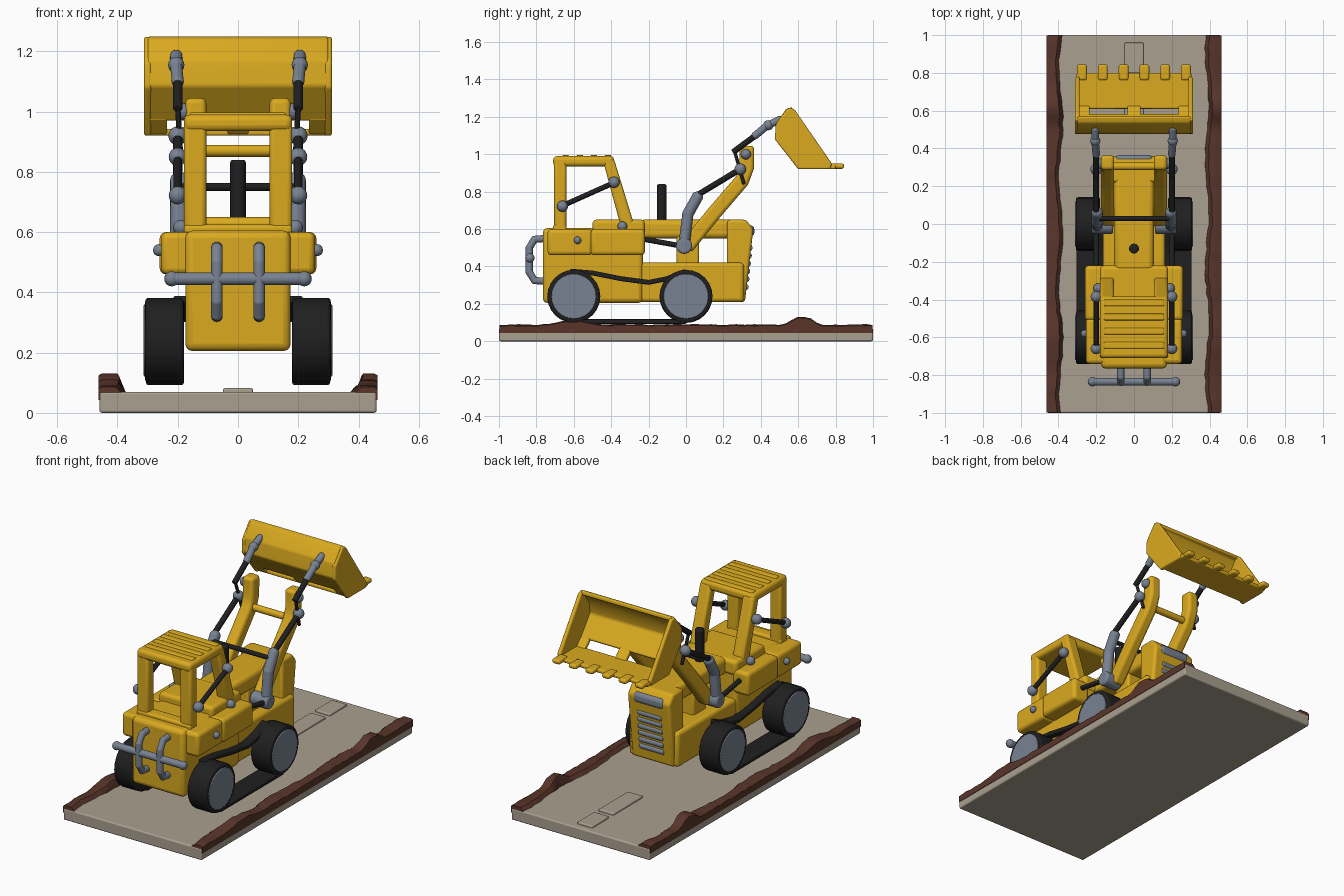
import bpy, bmesh, math, random
from mathutils import Vector

random.seed(4)
if "Cube" in bpy.data.objects:
    bpy.data.objects.remove(bpy.data.objects["Cube"], do_unlink=True)


def material(name, rgb):
    m = bpy.data.materials.new(name)
    m.use_nodes = True
    m.diffuse_color = (*rgb, 1)
    m.node_tree.nodes["Principled BSDF"].inputs["Base Color"].default_value = (*rgb, 1)
    return m


YELLOW = material("machine yellow", (0.70, 0.40, 0.014))
BLACK = material("rubber black", (0.014, 0.014, 0.015))
GREY = material("steel grey", (0.19, 0.225, 0.29))
TAN = material("road tan", (0.40, 0.35, 0.275))
BROWN = material("earth brown", (0.10, 0.036, 0.023))


def finish(bm, name, mat, bevel=0.0):
    bmesh.ops.recalc_face_normals(bm, faces=bm.faces)
    me = bpy.data.meshes.new(name)
    bm.to_mesh(me)
    bm.free()
    me.materials.append(mat)
    ob = bpy.data.objects.new(name, me)
    bpy.context.collection.objects.link(ob)
    if bevel:
        mod = ob.modifiers.new("rounding", "BEVEL")
        mod.width, mod.segments, mod.limit_method = bevel, 3, "ANGLE"
    bpy.ops.object.select_all(action="DESELECT")
    ob.select_set(True)
    bpy.context.view_layer.objects.active = ob
    bpy.ops.object.shade_smooth_by_angle(angle=math.radians(40))
    return ob


def prism(name, pts, x0, x1, mat, bevel=0.012):
    """Side profile of (y, z) points pushed out from x0 to x1."""
    bm = bmesh.new()
    face = bm.faces.new([bm.verts.new((x0, y, z)) for y, z in pts])
    new = bmesh.ops.extrude_face_region(bm, geom=[face])["geom"]
    bmesh.ops.translate(bm, vec=(x1 - x0, 0, 0),
                        verts=[v for v in new if isinstance(v, bmesh.types.BMVert)])
    return finish(bm, name, mat, bevel)


def box(name, x0, x1, y0, y1, z0, z1, mat, bevel=0.012):
    return prism(name, [(y0, z0), (y1, z0), (y1, z1), (y0, z1)], x0, x1, mat, bevel)


def strip(name, path, thick, x0, x1, mat, bevel=0.006):
    """Band of even thickness along a (y, z) path."""
    pts = [Vector(p) for p in path]
    left, right = [], []
    for i, p in enumerate(pts):
        d = (pts[min(i + 1, len(pts) - 1)] - pts[max(i - 1, 0)]).normalized()
        n = Vector((-d.y, d.x)) * thick / 2
        left.append(p + n)
        right.append(p - n)
    return prism(name, left + right[::-1], x0, x1, mat, bevel)


def rod(name, a, b, r, mat, bevel=0.004):
    a, b = Vector(a), Vector(b)
    bm = bmesh.new()
    bmesh.ops.create_cone(bm, cap_ends=True, segments=24, radius1=r, radius2=r, depth=(b - a).length)
    rot = (b - a).to_track_quat("Z", "Y")
    for v in bm.verts:
        v.co = rot @ v.co + (a + b) / 2
    return finish(bm, name, mat, bevel)


def ball(name, c, r, mat):
    bm = bmesh.new()
    bmesh.ops.create_uvsphere(bm, u_segments=16, v_segments=10, radius=r)
    bmesh.ops.translate(bm, vec=c, verts=bm.verts)
    return finish(bm, name, mat)


def tube(name, path, r, mat):
    for a, b in zip(path, path[1:]):
        rod(name, a, b, r, mat, 0)
    for p in path:
        ball(name + "_joint", p, r * 1.02, mat)


# Road slab with centre dashes
box("road_slab", -0.46, 0.46, -1, 1, 0, 0.07, TAN, 0.008)
for y0, y1 in ((0.8, 0.96), (0.48, 0.76)):
    box("road_dash", -0.05, 0.05, y0, y1, 0.06, 0.082, TAN, 0.006)

# Rough earth verges
for s in (-1, 1):
    bm = bmesh.new()
    rings = []
    for i in range(61):
        y = -0.998 + 1.996 * i / 60
        mound = 0.04 * math.exp(-((y - 0.62) / 0.07) ** 4) + 0.02 * math.exp(-((y + 0.6) / 0.1) ** 4)
        h = 0.088 + mound + random.uniform(-0.003, 0.004)
        inner = 0.385 + 0.01 * math.sin(y * 11 + s) + random.uniform(-0.004, 0.004)
        section = ((0.463, 0.043), (0.463, h - 0.006), (0.452, h), (inner + 0.02, h), (inner, 0.068), (inner, 0.043))
        rings.append([bm.verts.new((s * x, y, z)) for x, z in section])
    for a, b in zip(rings, rings[1:]):
        for k in range(6):
            bm.faces.new((a[k], a[k - 1], b[k - 1], b[k]))
    bm.faces.new(rings[0])
    bm.faces.new(rings[-1])
    finish(bm, "earth_verge", BROWN)

# Chassis, rear body, hood and nose
box("chassis", -0.165, 0.165, -0.74, 0.31, 0.21, 0.42, YELLOW, 0.02)
box("rear_body", -0.175, 0.175, -0.765, -0.23, 0.205, 0.605, YELLOW, 0.025)
box("body_shelf", -0.255, 0.255, -0.74, -0.5, 0.46, 0.6, YELLOW, 0.02)
box("cab_floor", -0.18, 0.18, -0.5, -0.22, 0.56, 0.65, YELLOW, 0.02)
box("hood", -0.105, 0.105, -0.25, 0.32, 0.55, 0.65, YELLOW, 0.025)
box("hood_support", -0.1, 0.1, -0.05, 0.07, 0.4, 0.57, YELLOW)
prism("nose", [(0.22, 0.21), (0.315, 0.21), (0.36, 0.6), (0.32, 0.65), (0.22, 0.65)], -0.14, 0.14, YELLOW, 0.015)
box("nose_cap", -0.1, 0.1, 0.3, 0.365, 0.56, 0.62, GREY, 0.02)
for i in range(6):
    z = 0.29 + i * 0.042
    y = 0.31 + (z - 0.21) * 0.1
    rod("grille_slat", (-0.08, y, z), (0.08, y, z), 0.017, GREY, 0.006)
rod("exhaust_pipe", (0, -0.13, 0.62), (0, -0.13, 0.84), 0.026, BLACK, 0.01)

# Cab: roof, header and four posts
box("cab_roof", -0.18, 0.18, -0.71, -0.385, 0.935, 0.99, YELLOW, 0.02)
for i in range(4):
    y = -0.66 + i * 0.075
    box("roof_rib", -0.16, 0.16, y, y + 0.035, 0.98, 0.997, YELLOW, 0.007)
box("rear_sill", -0.18, 0.18, -0.71, -0.64, 0.58, 0.625, YELLOW)

for s in (-1, 1):
    def sx(x):
        return s * x

    box("rear_post", sx(0.105), sx(0.18), -0.705, -0.64, 0.58, 0.97, YELLOW, 0.015)
    prism("front_post", [(-0.345, 0.6), (-0.27, 0.6), (-0.385, 0.975), (-0.445, 0.97)],
          sx(0.105), sx(0.18), YELLOW, 0.015)
    box("side_tank", sx(0.15), sx(0.26), -0.51, -0.22, 0.46, 0.6, YELLOW, 0.02)
    ball("tank_cap", (sx(0.262), -0.58, 0.54), 0.02, GREY)
    ball("filler_cap", (sx(0.19), -0.34, 0.615), 0.026, GREY)

    # Wheels and track
    for y in (-0.6, 0.0):
        rod("wheel", (sx(0.18), y, 0.24), (sx(0.308), y, 0.24), 0.142, BLACK, 0.012)
        rod("hub", (sx(0.29), y, 0.24), (sx(0.313), y, 0.24), 0.12, GREY, 0.004)
    box("track_bottom", sx(0.18), sx(0.305), -0.6, 0.0, 0.093, 0.118, BLACK, 0.006)
    strip("track_top", [(-0.62, 0.375), (-0.5, 0.365), (-0.35, 0.335), (-0.2, 0.315), (-0.1, 0.335), (0, 0.375)],
          0.026, sx(0.16), sx(0.215), BLACK)

    # Cab side strut
    rod("cab_strut", (sx(0.2), -0.66, 0.725), (sx(0.2), -0.385, 0.848), 0.014, BLACK)
    for y, z in ((-0.66, 0.722), (-0.385, 0.85)):
        ball("strut_ball", (sx(0.2), y, z), 0.03, GREY)

    # Lift arm, lever and pistons
    strip("lift_arm", [(0.0, 0.5), (0.15, 0.685), (0.3, 0.86), (0.325, 0.93), (0.325, 1.045)],
          0.078, sx(0.105), sx(0.175), YELLOW, 0.018)
    rod("arm_pivot", (sx(0.11), -0.01, 0.51), (sx(0.225), -0.01, 0.51), 0.043, GREY, 0.012)
    tube("arm_lever", [(sx(0.195), -0.01, 0.52), (sx(0.195), 0.01, 0.68), (sx(0.195), 0.06, 0.77)], 0.03, GREY)
    rod("drag_link", (sx(0.2), -0.25, 0.55), (sx(0.2), 0.0, 0.505), 0.014, BLACK)
    rod("lift_piston", (sx(0.2), 0.05, 0.775), (sx(0.2), 0.29, 0.92), 0.016, BLACK)
    ball("lift_ball", (sx(0.2), 0.29, 0.92), 0.031, GREY)
    ball("arm_tip_pin", (sx(0.178), 0.32, 1.0), 0.028, GREY)
    rod("bucket_piston", (sx(0.2), 0.25, 1.01), (sx(0.2), 0.385, 1.11), 0.016, BLACK)
    tube("bucket_link", [(sx(0.2), 0.37, 1.1), (sx(0.205), 0.43, 1.15), (sx(0.205), 0.5, 1.185)], 0.02, GREY)
    ball("link_ball", (sx(0.205), 0.44, 1.155), 0.027, GREY)
    rod("hanging_rod", (sx(0.2), 0.26, 1.015), (sx(0.19), 0.31, 0.84), 0.009, BLACK)

    # Rear guard upright
    tube("guard_upright", [(sx(0.07), -0.75, 0.55), (sx(0.07), -0.81, 0.545), (sx(0.07), -0.838, 0.5),
                           (sx(0.07), -0.838, 0.37), (sx(0.07), -0.81, 0.325), (sx(0.07), -0.75, 0.32)], 0.019, GREY)
    ball("guard_end", (sx(0.22), -0.835, 0.445), 0.025, GREY)

    # Bucket side plate
    prism("bucket_side", [(0.475, 1.08), (0.48, 1.16), (0.55, 1.25), (0.58, 1.24), (0.78, 0.95), (0.77, 0.92), (0.6, 0.92)],
          sx(0.288), sx(0.312), YELLOW, 0.008)

rod("guard_bar", (-0.22, -0.835, 0.445), (0.22, -0.835, 0.445), 0.021, GREY)
rod("lever_cross_rod", (-0.2, 0.03, 0.75), (0.2, 0.03, 0.75), 0.013, BLACK)
rod("arm_cross_tie", (-0.13, 0.305, 0.87), (0.13, 0.305, 0.87), 0.02, YELLOW)

# Bucket shell, floor with slots behind it, and teeth
strip("bucket_back", [(0.57, 1.24), (0.545, 1.235), (0.495, 1.165), (0.487, 1.09), (0.575, 0.975)],
      0.024, -0.3, 0.3, YELLOW, 0.008)
box("bucket_floor", -0.305, 0.305, 0.61, 0.8, 0.92, 0.943, YELLOW, 0.008)
for x in (-0.27, 0, 0.27):
    strip("bucket_web", [(0.565, 0.985), (0.62, 0.932)], 0.024, x - 0.035, x + 0.035, YELLOW)
for i in range(6):
    x = -0.275 + i * 0.11
    box("bucket_tooth", x - 0.026, x + 0.026, 0.76, 0.845, 0.922, 0.95, YELLOW, 0.012)
